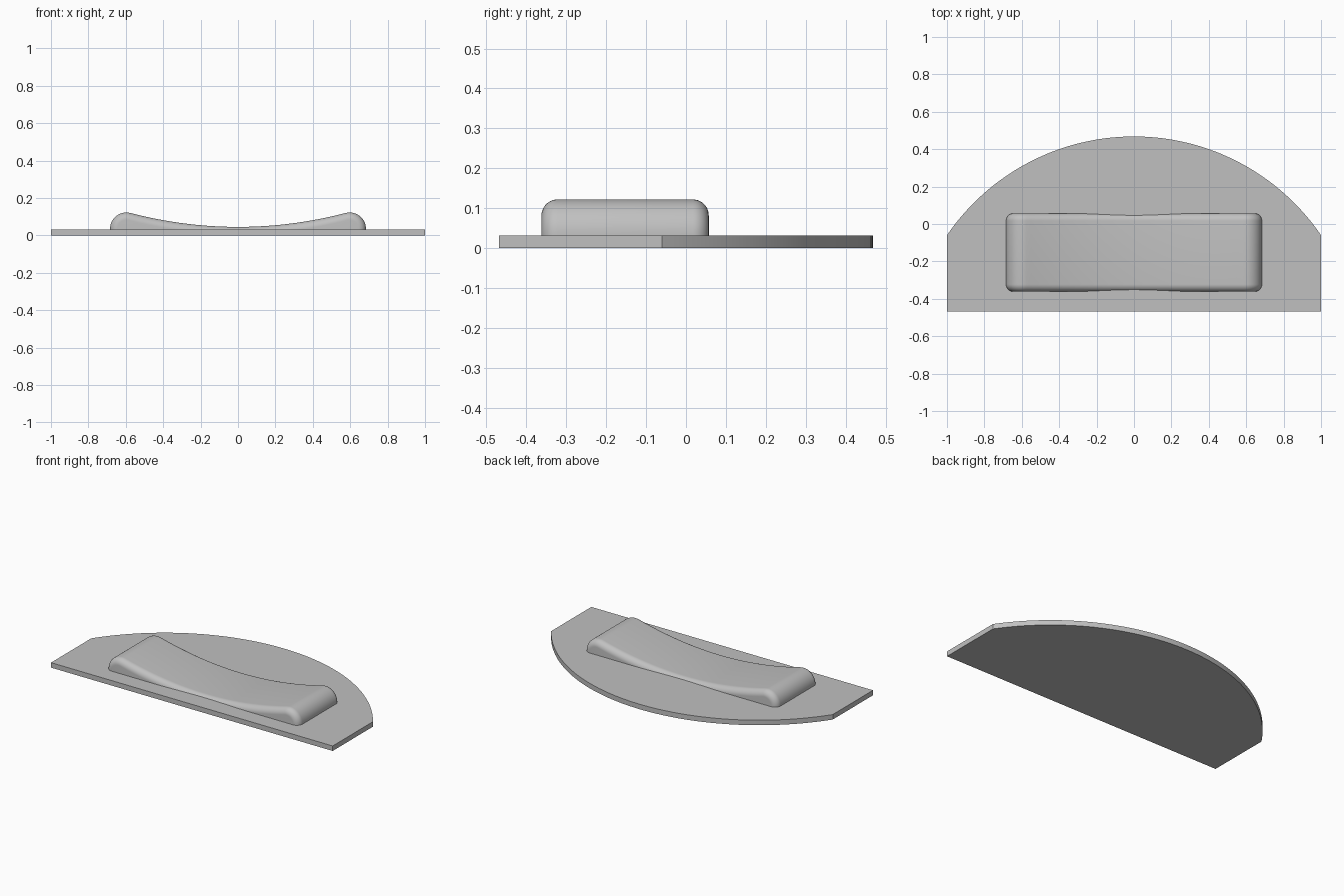
import bpy, bmesh, math
from math import sin, cos, pi, sqrt

cube = bpy.data.objects.get("Cube")
if cube:
    bpy.data.objects.remove(cube, do_unlink=True)

# One plain grey for everything
grey = bpy.data.materials.new("grey")
grey.use_nodes = True
colour = (0.53, 0.53, 0.53, 1)
grey.diffuse_color = colour
grey.node_tree.nodes["Principled BSDF"].inputs["Base Color"].default_value = colour


def finish(name, bm, angle):
    bmesh.ops.recalc_face_normals(bm, faces=bm.faces)
    mesh = bpy.data.meshes.new(name)
    bm.to_mesh(mesh)
    bm.free()
    mesh.materials.append(grey)
    obj = bpy.data.objects.new(name, mesh)
    bpy.context.collection.objects.link(obj)
    bpy.ops.object.select_all(action='DESELECT')
    obj.select_set(True)
    bpy.context.view_layer.objects.active = obj
    bpy.ops.object.shade_smooth_by_angle(angle=math.radians(angle))
    return obj


# Base plate: straight front and sides, arched back
FRONT, SHOULDER, BACK, THICK = -0.468, -0.06, 0.468, 0.032
rise = BACK - SHOULDER
radius = (1 + rise ** 2) / (2 * rise)
half = math.asin(1 / radius)
STEPS = 64
outline = [(-1, FRONT), (1, FRONT)]
for i in range(STEPS + 1):
    a = half - 2 * half * i / STEPS
    outline.append((radius * sin(a), BACK - radius + radius * cos(a)))
bm = bmesh.new()
face = bm.faces.new([bm.verts.new((x, y, 0)) for x, y in outline])
top = bmesh.ops.extrude_face_region(bm, geom=[face])["geom"]
bmesh.ops.translate(bm, vec=(0, 0, THICK),
                    verts=[v for v in top if isinstance(v, bmesh.types.BMVert)])
finish("base_plate", bm, 25)

# Pad profile: rounded ends joined by a shallow dip, as points with normals
END_X, END_Z, END_R, DIP_Z = 0.597, 0.035, 0.087, 0.045
tilt = 0.253
join_x = END_X - END_R * sin(tilt)
join_z = END_Z + END_R * cos(tilt)
sag = join_z - DIP_Z
right = []
for i in range(15):
    a = (pi / 2 + tilt) * i / 14
    right.append((END_X + END_R * cos(a), END_Z + END_R * sin(a), cos(a), sin(a)))
for i in range(1, 25):
    x = join_x * (1 - i / 24)
    slope = 2 * sag * x / join_x ** 2
    length = sqrt(1 + slope ** 2)
    right.append((x, DIP_Z + sag * (x / join_x) ** 2, -slope / length, 1 / length))
profile = right + [(-x, z, -nx, nz) for x, z, nx, nz in reversed(right[:-1])]

# Pad: the profile swept front to back, shrinking round the fillets
PAD_FRONT, PAD_BACK, FILLET, SUNK = -0.362, 0.057, 0.04, 0.002
arc = [pi / 2 * i / 10 for i in range(11)]
stations = [(PAD_FRONT + FILLET * (1 - sin(a)), FILLET * (1 - cos(a))) for a in reversed(arc)]
stations += [(PAD_BACK - FILLET * (1 - sin(a)), FILLET * (1 - cos(a))) for a in arc]
bm = bmesh.new()
rings = []
for y, d in stations:
    pts = [(x - d * nx, z - d * nz) for x, z, nx, nz in profile]
    pts = [(pts[0][0], SUNK)] + pts + [(pts[-1][0], SUNK)]
    rings.append([bm.verts.new((x, y, z)) for x, z in pts])
for a, b in zip(rings, rings[1:]):
    for i in range(len(a)):
        j = (i + 1) % len(a)
        bm.faces.new((a[i], a[j], b[j], b[i]))
bm.faces.new(rings[0])
bm.faces.new(rings[-1])
finish("curved_pad", bm, 35)
